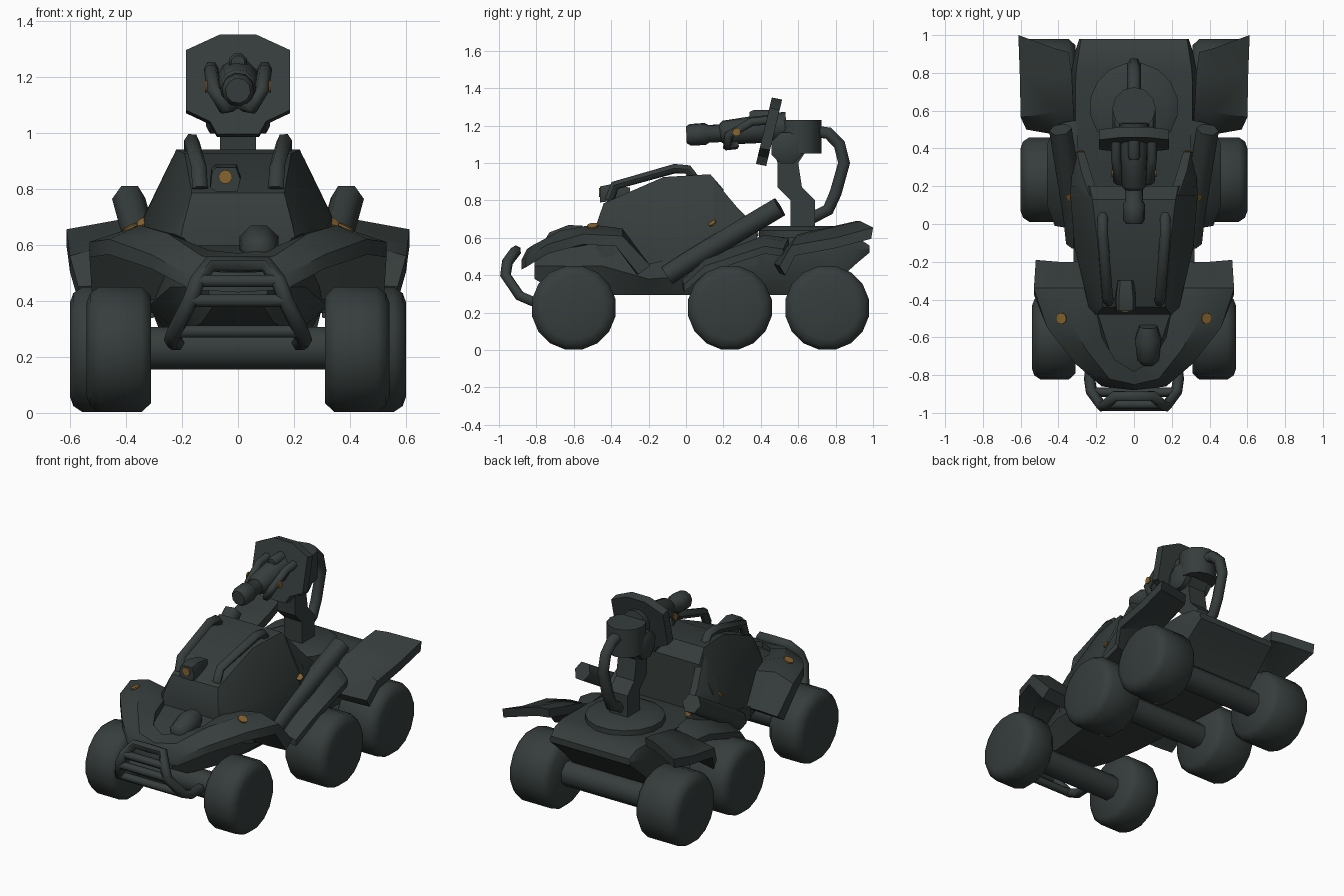
import bpy, bmesh, math
from mathutils import Vector

if "Cube" in bpy.data.objects:
    bpy.data.objects.remove(bpy.data.objects["Cube"])


def material(name, col):
    m = bpy.data.materials.new(name)
    m.diffuse_color = (*col, 1)
    m.use_nodes = True
    m.node_tree.nodes["Principled BSDF"].inputs["Base Color"].default_value = m.diffuse_color
    return m


DARK = material("dark green grey", (0.036, 0.047, 0.045))
ORANGE = material("amber marker", (0.24, 0.13, 0.03))


def finish(ob, mat=DARK, smooth=35):
    ob.data.materials.clear()
    ob.data.materials.append(mat)
    bpy.ops.object.select_all(action='DESELECT')
    ob.select_set(True)
    bpy.context.view_layer.objects.active = ob
    bpy.ops.object.shade_smooth_by_angle(angle=math.radians(smooth))
    return ob


def loft(name, rings, mat=DARK, smooth=35):
    """Closed skin through rings of equal point count, capped at both ends."""
    bm = bmesh.new()
    vs = [[bm.verts.new(p) for p in r] for r in rings]
    n = len(rings[0])
    for a, b in zip(vs, vs[1:]):
        for i in range(n):
            bm.faces.new((a[i], a[(i + 1) % n], b[(i + 1) % n], b[i]))
    bm.faces.new(vs[0])
    bm.faces.new(vs[-1])
    bmesh.ops.remove_doubles(bm, verts=bm.verts, dist=0.0005)
    bmesh.ops.recalc_face_normals(bm, faces=bm.faces)
    me = bpy.data.meshes.new(name)
    bm.to_mesh(me)
    bm.free()
    ob = bpy.data.objects.new(name, me)
    bpy.context.collection.objects.link(ob)
    return finish(ob, mat, smooth)


def lathe(name, profile, centre, axis, n=12, mat=DARK):
    """Rings of (distance along axis, radius) around a line through centre."""
    axis = Vector(axis).normalized()
    u = axis.orthogonal().normalized()
    w = axis.cross(u)
    c = Vector(centre)
    rings = []
    for d, r in profile:
        rings.append([c + axis * d + (u * math.cos(t) + w * math.sin(t)) * r
                      for t in (2 * math.pi * (i + .5) / n for i in range(n))])
    return loft(name, rings, mat, 50)


def tube(name, pts, r, res=1):
    cu = bpy.data.curves.new(name, 'CURVE')
    cu.dimensions = '3D'
    cu.bevel_depth = r
    cu.bevel_resolution = res
    cu.use_fill_caps = True
    s = cu.splines.new('POLY')
    s.points.add(len(pts) - 1)
    for p, q in zip(s.points, pts):
        p.co = (*q, 1)
    ob = bpy.data.objects.new(name, cu)
    bpy.context.collection.objects.link(ob)
    bpy.ops.object.select_all(action='DESELECT')
    ob.select_set(True)
    bpy.context.view_layer.objects.active = ob
    bpy.ops.object.convert(target='MESH')
    return finish(bpy.context.object, DARK, 62)


def flip(pts, s):
    return [(p[0] * s, p[1], p[2]) for p in pts]


def body(name, stations):
    """Symmetric sections: y, then right-hand (x, z) points from bottom to top."""
    return loft(name, [[(x, y, z) for x, z in pts] + [(-x, y, z) for x, z in pts[::-1]]
                       for y, pts in stations])


def fender(name, rows, drops, s):
    """Rows of top points; each row's underside is shifted by its (dy, dz)."""
    rings = [flip(r + [(x, y + dy, z + dz) for x, y, z in r[::-1]], s)
             for r, (dy, dz) in zip(rows, drops)]
    return loft(name, rings, smooth=42)


def marker(name, p, normal, r=0.024):
    lathe(name, [(-.004, r), (.004, r)], p, normal, 10, ORANGE)


# Hull
body("hull", [
    (-.81, [(.09, .38), (.11, .45), (.06, .52)]),
    (-.70, [(.13, .32), (.17, .45), (.12, .57)]),
    (-.45, [(.18, .295), (.24, .45), (.20, .60)]),
    (-.20, [(.22, .295), (.32, .38), (.32, .46)]),
    (.40, [(.26, .295), (.33, .42), (.31, .60)]),
    (.75, [(.28, .295), (.33, .50), (.31, .605)]),
    (.82, [(.29, .38), (.33, .52), (.305, .61)]),
    (.92, [(.285, .47), (.31, .54), (.29, .60)]),
    (.98, [(.28, .52), (.29, .54), (.28, .56)])])

# Cabin, flat at the back behind the seat
body("cabin", [
    (-.48, [(.20, .45), (.21, .60), (.195, .67)]),
    (-.44, [(.23, .45), (.24, .64), (.165, .785)]),
    (-.12, [(.31, .42), (.315, .66), (.19, .925)]),
    (.13, [(.33, .42), (.335, .70), (.22, .94)]),
    (.20, [(.33, .42), (.335, .70), (.235, .86)])])

# Hood scoop and sensor box
lathe("hood_scoop", [(0, .03), (.03, .062), (.14, .075), (.21, .05)], (.075, -.745, .565), (0, 1, .27), 8)
loft("sensor_box", [[(-.045 + dx * k, y, .842 + dz * k - 0.01 * (k < 1)) for dx, dz in
                     ((-.056, -.03), (-.05, .03), (-.035, .045), (.04, .045), (.056, .0), (.045, -.045), (-.035, -.045))]
                    for y, k in ((-.46, .95), (-.40, 1), (-.30, .8))])
marker("sensor_marker", (-.045, -.462, .842), (0, -1, 0), .025)

# Wheels and axles
for y, w in ((-.60, .54), (.235, .60), (.755, .60)):
    lathe("axle", [(-.36, .082), (.36, .082)], (0, y, .23), (1, 0, 0), 8)
    for s in (1, -1):
        lathe("wheel", [(.31, .03), (.31, .195), (.345, .228), (w - .045, .228), (w - .012, .205), (w, .17), (w, .03)],
              (0, y, .226), (s, 0, 0), 16)

for s in (1, -1):
    # Front fenders meeting at the nose
    fender("front_fender", [
        [(0, -.78, .57), (0, -.85, .54), (0, -.88, .48)],
        [(.10, -.72, .58), (.13, -.82, .56), (.17, -.86, .49)],
        [(.17, -.60, .60), (.25, -.67, .64), (.31, -.74, .565)],
        [(.20, -.45, .63), (.35, -.50, .67), (.46, -.55, .62)],
        [(.24, -.34, .62), (.40, -.34, .65), (.53, -.34, .61)],
        [(.27, -.20, .45), (.40, -.20, .45), (.52, -.19, .45)]],
        [(0, -.05), (0, -.05), (0, -.05), (0, -.055), (-.035, -.055), (-.065, -.045)], s)
    marker("fender_marker", (.385 * s, -.50, .664), (.45 * s, -.1, 1), .03)
    # Middle and rear fenders
    fender("middle_fender", [
        [(.30, -.02, .38), (.36, -.02, .37), (.42, -.01, .35)],
        [(.30, .10, .50), (.38, .10, .48), (.46, .10, .45)],
        [(.30, .42, .615), (.38, .42, .60), (.46, .42, .555)],
        [(.30, .55, .60), (.36, .54, .58), (.42, .52, .54)]], [(0, -.04)] * 4, s)
    fender("rear_fender", [
        [(.31, .48, .48), (.40, .47, .46), (.57, .50, .45)],
        [(.32, .60, .62), (.42, .59, .61), (.60, .565, .56)],
        [(.33, .80, .665), (.42, .80, .66), (.605, .80, .60)],
        [(.345, .91, .69), (.42, .93, .69), (.612, 1.0, .655)]],
        [(.03, -.05), (.02, -.055), (0, -.055), (-.01, -.06)], s)
    # Slanted side tubes
    tube("side_tube", flip([(.30, -.10, .40), (.315, .04, .49), (.39, .50, .765)], s), .06, 1)
    marker("side_marker", (.34 * s, .14, .68), (.5 * s, -.5, .7), .022)
    # Rails over the cabin, and the cabin side walls running back past the seat
    tube("roof_rail", flip([(.135, -.41, .80), (.14, -.38, .88), (.165, -.06, .97), (.165, .01, .965),
                            (.165, .05, .91)], s), .028)
    loft("cabin_side_wall", [[(x * s, y, z) for x, z in sec] for y, sec in (
        (.15, [(.335, .45), (.337, .70), (.235, .91), (.19, .90), (.27, .68), (.27, .45)]),
        (.28, [(.33, .45), (.33, .67), (.28, .755), (.23, .74), (.27, .64), (.27, .45)]),
        (.38, [(.33, .45), (.32, .60), (.30, .66), (.26, .65), (.27, .58), (.27, .45)]))])
    marker("rear_marker", (.283 * s, .382, .63), (0, 1, .1), .022)
    # Bumper side loops
    tube("bumper_side", flip([(.22, -.70, .25), (.235, -.82, .26), (.225, -.89, .29), (.17, -.965, .40),
                              (.145, -.955, .47), (.10, -.91, .53), (0, -.91, .53)], s), .03)
    # Gun handles
    tube("gun_handle", flip([(.095, .46, 1.23), (.095, .35, 1.22), (.085, .23, 1.15), (.05, .22, 1.09),
                             (.02, .27, 1.10)], s), .026)
    marker("gun_marker", (.114 * s, .27, 1.165), (s, 0, 0), .022)

# Bumper cross bars
for w, y, z in ((.145, -.955, .47), (.17, -.965, .40), (.225, -.89, .29)):
    tube("bumper_bar", [(-w, y, z), (w, y, z)], .025)

# Turret ring and bent pedestal
lathe("turret_ring", [(0, .235), (.04, .235), (.062, .19)], (0, .62, .60), (0, 0, 1), 16)
loft("pedestal", [[(-.065, a, z), (.065, a, z), (.065, b, z), (-.065, b, z)] for a, b, z in
                  ((.56, .69, .64), (.56, .69, .80), (.49, .62, .87), (.49, .60, 1.0), (.47, .64, 1.06))])

# Gun head, receiver, barrel and sight
lathe("gun_head", [(0, .115), (.18, .115)], (0, .61, 1.05), (0, 0, 1), 12)
lathe("head_joint", [(-.115, .06), (-.10, .09), (.10, .09), (.115, .06)], (0, .54, 1.08), (1, 0, 0), 8)
lathe("gun_receiver", [(0, .045), (.02, .065), (.20, .075), (.36, .08)], (0, .18, 1.16), (0, 1, .1), 10)
lathe("gun_barrel", [(0, .045), (.02, .058), (.10, .06), (.12, .048), (.25, .048)], (0, .002, 1.15), (0, 1, .05), 10)
lathe("gun_sight", [(0, .025), (.02, .035), (.14, .035)], (0, .34, 1.25), (0, 1, 0), 8)

# Gun shield, tilted back
half = [(.065, 1.35), (.185, 1.295), (.185, 1.08), (.10, 1.04), (.075, .995)]
outline = half + [(-x, z) for x, z in half[::-1]]
loft("gun_shield", [[(x, .375 + (z - 1.0) * .24 + d, z - d * .2) for x, z in outline] for d in (0, .055)])

# Feed hose behind the head
tube("feed_hose", [(0, .68, 1.17), (0, .76, 1.16), (0, .82, 1.10), (0, .845, 1.0), (0, .80, .84),
                   (0, .76, .75), (0, .66, .70)], .037)
